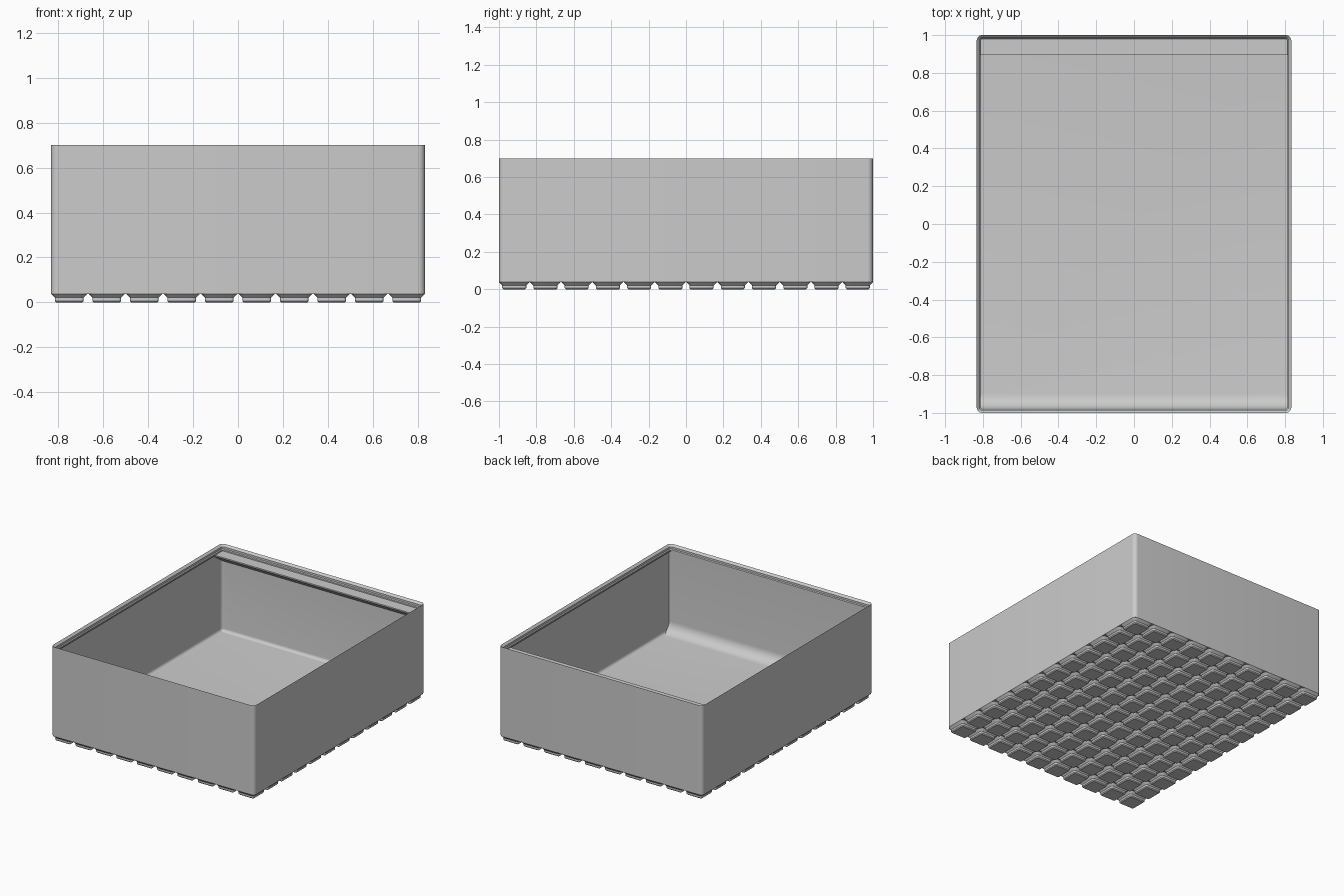
import bpy, bmesh, math
from mathutils import Vector

cube = bpy.data.objects.get("Cube")
if cube:
    bpy.data.objects.remove(cube, do_unlink=True)

# Dimensions in millimetres, scaled when the meshes are made
S = 2 / 251.5
HX, HY = 104.75, 125.75
PITCH = 21
RADIUS = 3.75
WALL, LIP = 0.95, 2.6
FLOOR, TOP = 7, 88

grey = bpy.data.materials.new("grey plastic")
grey.use_nodes = True
color = (0.6, 0.6, 0.6, 1)
grey.diffuse_color = color
grey.node_tree.nodes["Principled BSDF"].inputs["Base Color"].default_value = color


def rounded_ring(bm, hx, hy, inset, z, segments, cx=0, cy=0):
    """Ring of vertices along a rounded rectangle shrunk by inset."""
    r = max(RADIUS - inset, 0.3)
    ring = []
    for q, (sx, sy) in enumerate([(1, 1), (-1, 1), (-1, -1), (1, -1)]):
        for i in range(segments + 1):
            a = math.pi / 2 * (q + i / segments)
            x = cx + sx * (hx - inset - r) + r * math.cos(a)
            y = cy + sy * (hy - inset - r) + r * math.sin(a)
            ring.append(bm.verts.new(Vector((x, y, z)) * S))
    return ring


def loft(bm, hx, hy, profile, segments, cx=0, cy=0):
    """Skin rounded rectangles through (inset, z) steps and cap both ends."""
    rings = [rounded_ring(bm, hx, hy, d, z, segments, cx, cy) for d, z in profile]
    n = len(rings[0])
    for a, b in zip(rings, rings[1:]):
        for i in range(n):
            j = (i + 1) % n
            bm.faces.new((a[i], a[j], b[j], b[i]))
    bm.faces.new(rings[0][::-1])
    bm.faces.new(rings[-1])


def prism(bm, profile, half_width):
    """Extrude a (y, z) outline across the box."""
    left, right = [[bm.verts.new(Vector((x, y, z)) * S) for y, z in profile]
                   for x in (-half_width, half_width)]
    n = len(profile)
    for i in range(n):
        j = (i + 1) % n
        bm.faces.new((left[i], left[j], right[j], right[i]))
    bm.faces.new(left)
    bm.faces.new(right[::-1])


def finish(bm, name):
    bmesh.ops.recalc_face_normals(bm, faces=bm.faces)
    mesh = bpy.data.meshes.new(name)
    bm.to_mesh(mesh)
    bm.free()
    mesh.materials.append(grey)
    obj = bpy.data.objects.new(name, mesh)
    bpy.context.collection.objects.link(obj)
    bpy.ops.object.select_all(action="DESELECT")
    obj.select_set(True)
    bpy.context.view_layer.objects.active = obj
    bpy.ops.object.shade_smooth_by_angle(angle=math.radians(30))


def arc(r, steps=10):
    """Quarter curve from a wall down onto the floor: (distance out, height)."""
    return [(r * (1 - math.cos(a)), r * (1 - math.sin(a)))
            for a in (math.pi / 2 * i / steps for i in range(steps + 1))]


# Open box with a stepped stacking lip and a filleted floor
bm = bmesh.new()
shell = [(0, 4.75), (0, TOP), (1.9, TOP - 1.9), (1.9, TOP - 3.7),
         (LIP, TOP - 4.4), (LIP, TOP - 5.6), (WALL, TOP - 5.6 - LIP + WALL)]
shell += [(WALL + d, FLOOR + h) for d, h in arc(2.8, 6)]
loft(bm, HX, HY, shell, 8)
finish(bm, "box_shell")

# Grid of stepped feet
bm = bmesh.new()
foot = [(2.95, 0), (2.15, 0.8), (2.15, 2.6), (0, 4.75)]
for i in range(10):
    for j in range(12):
        loft(bm, 10.25, 10.25, foot, 4, (i - 4.5) * PITCH, (j - 5.5) * PITCH)
finish(bm, "feet")

# Front inner wall flush with the lip, curving into the floor
bm = bmesh.new()
face = -HY + LIP
scoop = [(-HY + 1.3, FLOOR - 1), (-HY + 1.3, TOP - 5), (face, TOP - 5)]
scoop += [(face + d, FLOOR + h) for d, h in arc(10)]
scoop.append((face + 10, FLOOR - 1))
prism(bm, scoop, HX - WALL)
finish(bm, "front_scoop")

# Full width label shelf along the back wall
bm = bmesh.new()
edge, back, shelf_top = HY - 13.4, HY - 1.3, TOP - 5.6
drop = (back - edge) * math.tan(math.radians(36))
prism(bm, [(back, shelf_top), (edge, shelf_top), (edge, shelf_top - 1.2),
           (back, shelf_top - 1.2 - drop)], HX - WALL)
finish(bm, "label_shelf")
